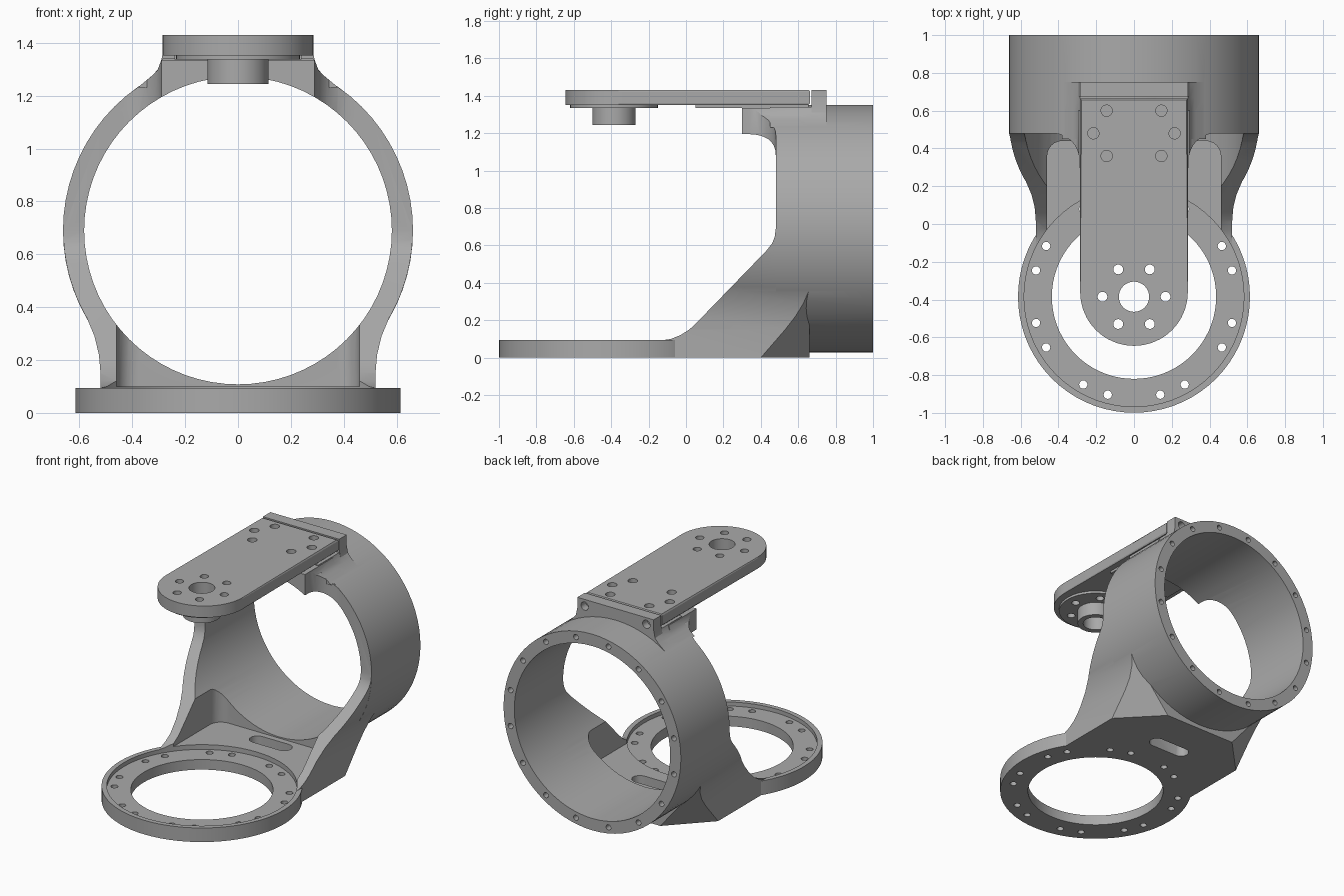
import bpy, bmesh, math
from mathutils import Vector

if "Cube" in bpy.data.objects:
    bpy.data.objects.remove(bpy.data.objects["Cube"], do_unlink=True)

grey = bpy.data.materials.new("plain grey")
grey.use_nodes = True
grey.diffuse_color = (0.4, 0.4, 0.4, 1)
grey.node_tree.nodes["Principled BSDF"].inputs["Base Color"].default_value = (0.4, 0.4, 0.4, 1)

TUBE_Z, TUBE_R, BORE_R = 0.69, 0.662, 0.582
PIVOT_Y = -0.385


def make(name, bm):
    bmesh.ops.recalc_face_normals(bm, faces=bm.faces)
    mesh = bpy.data.meshes.new(name)
    bm.to_mesh(mesh)
    bm.free()
    mesh.materials.append(grey)
    ob = bpy.data.objects.new(name, mesh)
    bpy.context.collection.objects.link(ob)
    return ob


def prism(name, pts, axis, a, b, bevel=0):
    """Extrude a 2D outline along an axis from a to b."""
    place = {"x": lambda u, v, w: (w, u, v),
             "y": lambda u, v, w: (u, w, v),
             "z": lambda u, v, w: (u, v, w)}[axis]
    bm = bmesh.new()
    lo = [bm.verts.new(place(u, v, a)) for u, v in pts]
    hi = [bm.verts.new(place(u, v, b)) for u, v in pts]
    caps = [bm.faces.new(lo), bm.faces.new(hi)]
    for i in range(len(pts)):
        j = (i + 1) % len(pts)
        bm.faces.new((lo[i], lo[j], hi[j], hi[i]))
    if bevel:
        rim = {e for f in caps for e in f.edges}
        bmesh.ops.bevel(bm, geom=list(rim), offset=bevel, segments=1, affect="EDGES")
    return make(name, bm)


def arc(cx, cy, r, start, end, n):
    return [(cx + r * math.cos(math.radians(start + (end - start) * i / n)),
             cy + r * math.sin(math.radians(start + (end - start) * i / n))) for i in range(n + 1)]


def cyl(name, cx, cy, r, axis, a, b, n=72, bevel=0):
    return prism(name, arc(cx, cy, r, 0, 360, n)[:-1], axis, a, b, bevel)


def box(name, x, y0, y1, z0, z1):
    return prism(name, [(-x, y0), (x, y0), (x, y1), (-x, y1)], "z", z0, z1)


def mirrored(half):
    return half + [(-u, v) for u, v in reversed(half)]


def boolean(ob, other, op="DIFFERENCE"):
    other.hide_render = True
    mod = ob.modifiers.new("cut", "BOOLEAN")
    mod.operation, mod.solver, mod.object = op, "EXACT", other
    bpy.context.view_layer.objects.active = ob
    bpy.ops.object.modifier_apply(modifier=mod.name)
    bpy.data.objects.remove(other, do_unlink=True)


def drill(ob, centres, r, axis, a, b):
    for u, v in centres:
        boolean(ob, cyl("drill", u, v, r, axis, a, b, 16))


def polar(cx, cy, r, angles):
    return [(cx + r * math.cos(math.radians(t)), cy + r * math.sin(math.radians(t))) for t in angles]


# Flared skirt joining the tube to the base, trimmed to its side outline
half = [(0.52, 0), (0.52, 0.15), (0.526, 0.22), (0.543, 0.29), (0.572, 0.36)]
half += arc(0, TUBE_Z, TUBE_R - 0.001, -28, 0, 10)
skirt = prism("skirt", mirrored(half), "y", -0.3, 0.66)
side = [(-0.12, 0), (0.7, 0), (0.7, 0.8), (0.48, 0.8), (0.48, 0.69), (0.474, 0.645), (0.46, 0.61),
        (0.43, 0.572), (0.06, 0.19), (0.02, 0.152), (-0.03, 0.12), (-0.08, 0.1), (-0.12, 0.094)]
boolean(skirt, prism("side_outline", side, "x", -1, 1), "INTERSECT")

# Chamfered rear lower corners
for s in (1, -1):
    tri = [Vector((0.52 * s, 0.4, 0)), Vector((0.27 * s, 0.66, 0)), Vector((0.52 * s, 0.66, 0.3))]
    mid = sum(tri, Vector()) / 3
    bm = bmesh.new()
    for p in [mid + (t - mid) * 3 for t in tri] + [Vector((0.95 * s, 1.09, -0.4))]:
        bm.verts.new(p)
    bmesh.ops.convex_hull(bm, input=bm.verts)
    boolean(skirt, make("corner_cutter", bm))

# Overhanging lip that carries the top plate
lip_half = arc(0, TUBE_Z, TUBE_R - 0.001, 0, 55, 14) + [(0.34, 1.262), (0.305, 1.295), (0.29, 1.335)]
lip = prism("lip", mirrored(lip_half), "y", 0.2, 0.7)
plan = [(0.29, 0.3), (0.29, 0.34)] + arc(0.43, 0.34, 0.14, 180, 90, 8) + [(0.5, 0.48), (0.5, 0.6)]
boolean(lip, prism("lip_plan", mirrored(plan), "z", 0.9, 1.5), "INTERSECT")

# Stop block behind the plate, with flared feet
foot = [(0.285, 1.43), (0.285, 1.36), (0.295, 1.31), (0.32, 1.28), (0.38, 1.23)]
block = prism("stop_block", mirrored(foot), "y", 0.672, 0.752)
neck = prism("neck", mirrored([(0.285, 1.34), (0.295, 1.31), (0.32, 1.28), (0.38, 1.23)]), "y", 0.45, 0.74)

# Main frame: tube, base ring and skirt in one piece
frame = cyl("frame", 0, TUBE_Z, TUBE_R, "y", 0.48, 1.0, 72, 0.008)
for part in (skirt, lip, neck, block):
    boolean(frame, part, "UNION")
boolean(frame, cyl("base_ring", 0, PIVOT_Y, 0.614, "z", 0, 0.095, 72, 0.008), "UNION")

# Bore, inner pocket, ring opening and ring recess
boolean(frame, cyl("bore", 0, TUBE_Z, BORE_R, "y", -0.9, 1.2))
pocket = [(0.46, -0.5), (0.46, 0.36)] + arc(0.38, 0.36, 0.08, 0, 90, 6)[1:]
boolean(frame, prism("pocket", mirrored(pocket), "z", 0.1, 0.6))
boolean(frame, cyl("ring_opening", 0, PIVOT_Y, 0.435, "z", -0.1, 0.3))
boolean(frame, cyl("ring_recess", 0, PIVOT_Y, 0.582, "z", 0.068, 0.2))

# Cable slot in the floor
slot = arc(0.1, 0.35, 0.05, -90, 90, 8) + arc(-0.1, 0.35, 0.05, 90, 270, 8)
boolean(frame, prism("slot", slot, "z", -0.1, 0.25))

# Screw holes in base ring, tube end and stop block
drill(frame, polar(0, PIVOT_Y, 0.537, [q + d for q in range(0, 360, 90) for d in (-30, -15, 15, 30)]),
      0.022, "z", -0.1, 0.2)
drill(frame, polar(0, TUBE_Z, 0.622, [11.25 + 22.5 * i for i in range(16)]), 0.018, "y", 0.92, 1.1)
drill(frame, [(-0.23, 1.385), (0.23, 1.385)], 0.028, "y", 0.7, 0.8)

# Top plate with rounded end, pads underneath and screw holes
outline = [(0.285, 0.664), (-0.285, 0.664)] + arc(0, -0.36, 0.285, 180, 360, 32)
plate = prism("top_plate", outline, "z", 1.352, 1.43, 0.008)
boolean(plate, cyl("end_pad", 0, PIVOT_Y, 0.235, "z", 1.336, 1.37, 48), "UNION")
boolean(plate, box("rear_pad", 0.24, 0.05, 0.655, 1.336, 1.37), "UNION")
boolean(plate, cyl("boss", 0, PIVOT_Y, 0.116, "z", 1.245, 1.36, 40, 0.006), "UNION")
drill(plate, polar(0, PIVOT_Y, 0.167, range(0, 360, 60)), 0.026, "z", 1.2, 1.5)
screws = [(s * x, y) for s in (1, -1) for x, y in ((0.145, 0.6), (0.215, 0.48), (0.145, 0.36))]
drill(plate, screws, 0.03, "z", 1.36, 1.5)
boolean(plate, cyl("pivot_hole", 0, PIVOT_Y, 0.08, "z", 1.1, 1.6, 36))

# Smooth round walls, keep machined edges crisp
for ob in (frame, plate):
    bpy.ops.object.select_all(action="DESELECT")
    ob.select_set(True)
    bpy.context.view_layer.objects.active = ob
    bpy.ops.object.shade_smooth_by_angle(angle=math.radians(25))
